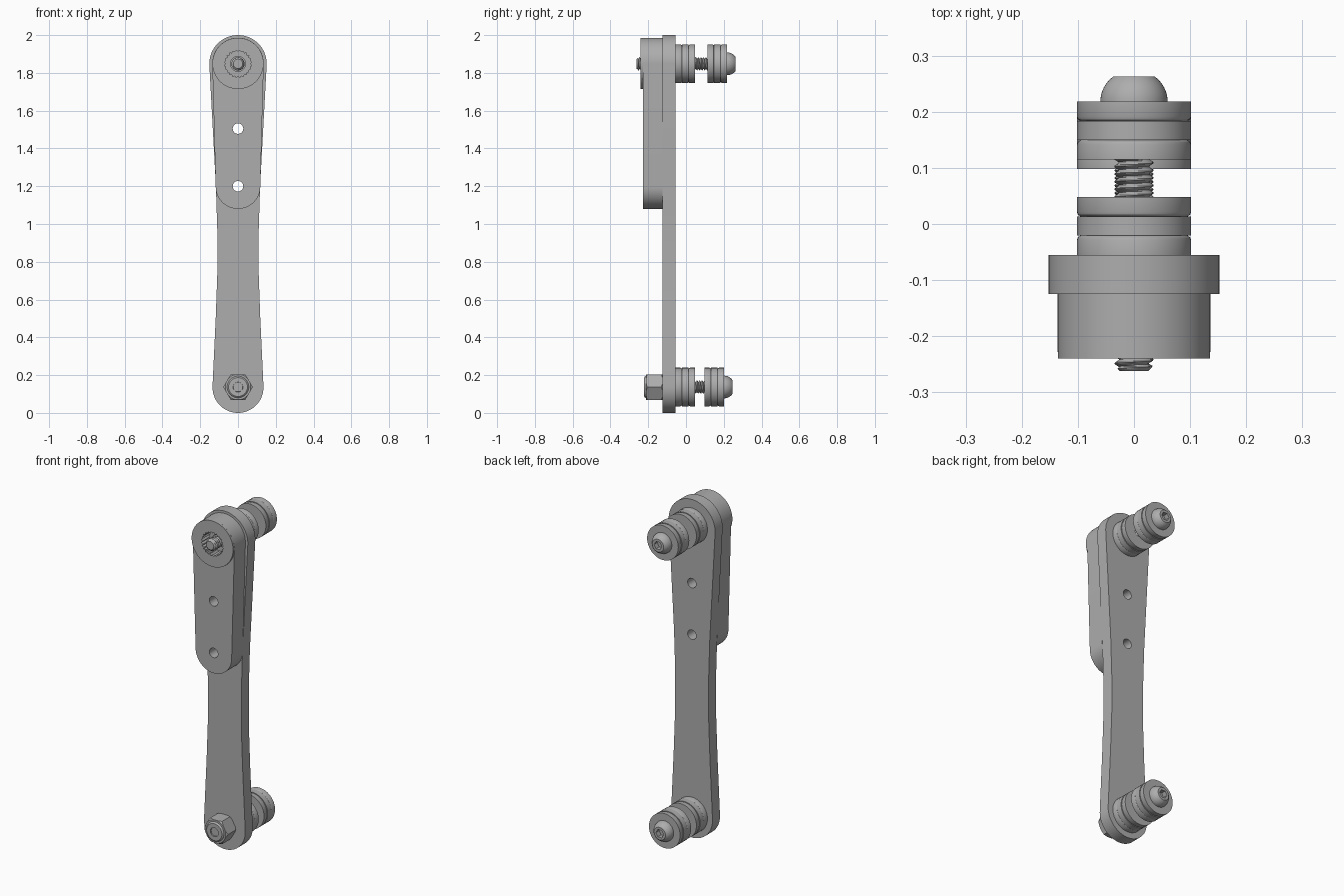
import bpy, bmesh, math

cube = bpy.data.objects.get("Cube")
if cube:
    bpy.data.objects.remove(cube)

grey = bpy.data.materials.new("grey metal")
grey.use_nodes = True
colour = (0.42, 0.42, 0.42, 1)
grey.diffuse_color = colour
grey.node_tree.nodes["Principled BSDF"].inputs["Base Color"].default_value = colour

TOP, BOTTOM = 1.848, 0.137


def finish(name, bm):
    bmesh.ops.recalc_face_normals(bm, faces=bm.faces)
    mesh = bpy.data.meshes.new(name)
    bm.to_mesh(mesh)
    bm.free()
    mesh.materials.append(grey)
    mesh.shade_smooth()
    mesh.set_sharp_from_angle(angle=math.radians(30))
    obj = bpy.data.objects.new(name, mesh)
    bpy.context.collection.objects.link(obj)
    return obj


def arc(r, z, a0, a1, n):
    angles = [math.radians(a0 + (a1 - a0) * i / n) for i in range(n + 1)]
    return [(r * math.cos(a), z + r * math.sin(a)) for a in angles]


def circle(r, z, n=48):
    return arc(r, z, 0, 360, n)[:-1]


def prism(name, outline, y0, y1):
    """Extrude an x-z outline along y."""
    bm = bmesh.new()
    face = bm.faces.new([bm.verts.new((x, y0, z)) for x, z in outline])
    ext = bmesh.ops.extrude_face_region(bm, geom=[face])["geom"]
    bmesh.ops.translate(bm, vec=(0, y1 - y0, 0),
                        verts=[v for v in ext if isinstance(v, bmesh.types.BMVert)])
    return finish(name, bm)


def lathe(name, profile, z, n=48, closed=True):
    """Spin a (radius, y) profile about the y axis at height z."""
    bm = bmesh.new()
    rings = [[bm.verts.new((r * math.cos(i * math.tau / n), y, z + r * math.sin(i * math.tau / n)))
              for i in range(n)] for r, y in profile]
    pairs = list(zip(rings, rings[1:]))
    if closed:
        pairs.append((rings[-1], rings[0]))
    else:
        bm.faces.new(rings[0])
        bm.faces.new(rings[-1])
    for a, b in pairs:
        for i in range(n):
            j = (i + 1) % n
            bm.faces.new((a[i], a[j], b[j], b[i]))
    return finish(name, bm)


def combine(obj, tool, operation="DIFFERENCE"):
    mod = obj.modifiers.new("combine", "BOOLEAN")
    mod.operation, mod.object, mod.solver = operation, tool, "EXACT"
    bpy.context.view_layer.objects.active = obj
    bpy.ops.object.modifier_apply(modifier=mod.name)
    bpy.data.objects.remove(tool)
    obj.data.set_sharp_from_angle(angle=math.radians(30))


def thread(name, z, y0, y1, pitch=0.0135, n=24, steps=6):
    """Screw shaft whose radius follows a helical ridge."""
    bm = bmesh.new()
    rows = int((y1 - y0) / pitch * steps)
    rings = []
    for k in range(rows + 1):
        y = y0 + (y1 - y0) * k / rows
        ring = []
        for i in range(n):
            a = i * math.tau / n
            t = ((y - y0) / pitch + i / n) % 1
            r = 0.026 + 0.009 * min(1, 2.4 * min(t, 1 - t))
            r = min(r, 0.025 + (y - y0))
            ring.append(bm.verts.new((r * math.cos(a), y, z + r * math.sin(a))))
        rings.append(ring)
    for a, b in zip(rings, rings[1:]):
        for i in range(n):
            j = (i + 1) % n
            bm.faces.new((a[i], a[j], b[j], b[i]))
    bm.faces.new(rings[0])
    bm.faces.new(rings[-1])
    return finish(name, bm)


# Long arm with a narrow waist
side = [(0.134, 0.16), (0.118, 0.5), (0.109, 0.75), (0.109, 0.95), (0.117, 1.2)]
arm_outline = (arc(0.135, 0.135, 180, 360, 32) + side + arc(0.152, TOP, 0, 180, 40)
               + [(-x, z) for x, z in reversed(side)])
arm = prism("long_arm", arm_outline, -0.125, -0.055)

# Short lever with a raised boss and toothed socket
lever = prism("short_lever", arc(0.118, 1.198, 180, 360, 32) + arc(0.136, 1.85, 0, 180, 36),
              -0.228, -0.125)
combine(lever, prism("boss", circle(0.1355, 1.85, 72), -0.24, -0.18), "UNION")
teeth = 24
socket = []
for i in range(teeth * 2):
    r = 0.072 if i % 2 else 0.064
    a = i * math.pi / teeth
    socket.append((r * math.cos(a), TOP + r * math.sin(a)))
combine(lever, prism("socket_cutter", socket, -0.3, -0.17))
for part in (arm, lever):
    for z, r in ((1.2, 0.028), (1.505, 0.028), (TOP, 0.04)):
        combine(part, prism("hole_cutter", circle(r, z, 32), -0.5, 0.2))


# Bolt with two stacks of three discs
def bolt(label, z, tip, stack):
    thread(label + "_bolt_shaft", z, tip, stack + 0.09)
    w, bore, rim, soft = 0.0343, 0.034, 0.102, 0.008
    for s, start in enumerate((-0.055, stack)):
        for i in range(3):
            a, b = start + i * w, start + (i + 1) * w
            p = [(bore, a), (rim, a), (rim, b), (bore, b)]
            if i == 0:
                p[2:3] = [(rim, b - soft), (rim - 0.002, b - 0.003), (rim - 0.006, b)]
            if i == 2:
                p[1:2] = [(rim - 0.006, a), (rim - 0.002, a + 0.003), (rim, a + soft)]
            lathe(f"{label}_disc_{s * 3 + i + 1}", p, z)
    # Domed head with a hexagonal socket
    base = stack + 3 * w
    dome = [(0.06 * math.cos(t), base + 0.057 * math.sin(t))
            for t in [i * 0.9 / 8 for i in range(9)]]
    head = lathe(label + "_bolt_head", dome, z, closed=False)
    combine(head, prism("key_cutter", circle(0.025, z, 6), base + 0.015, base + 0.1))


bolt("upper", TOP, -0.262, 0.115)
bolt("lower", BOTTOM, -0.215, 0.098)

# Lock nut, chamfered by a lathed envelope, with a round collar
nut = prism("lock_nut", circle(0.078, BOTTOM, 6), -0.212, -0.125)
chamfer = [(0.066, -0.213), (0.08, -0.203), (0.08, -0.134), (0.07, -0.124)]
combine(nut, lathe("nut_envelope", chamfer, BOTTOM, closed=False), "INTERSECT")
lathe("nut_collar", [(0.026, -0.21), (0.058, -0.21), (0.056, -0.217), (0.05, -0.222), (0.026, -0.222)],
      BOTTOM)
